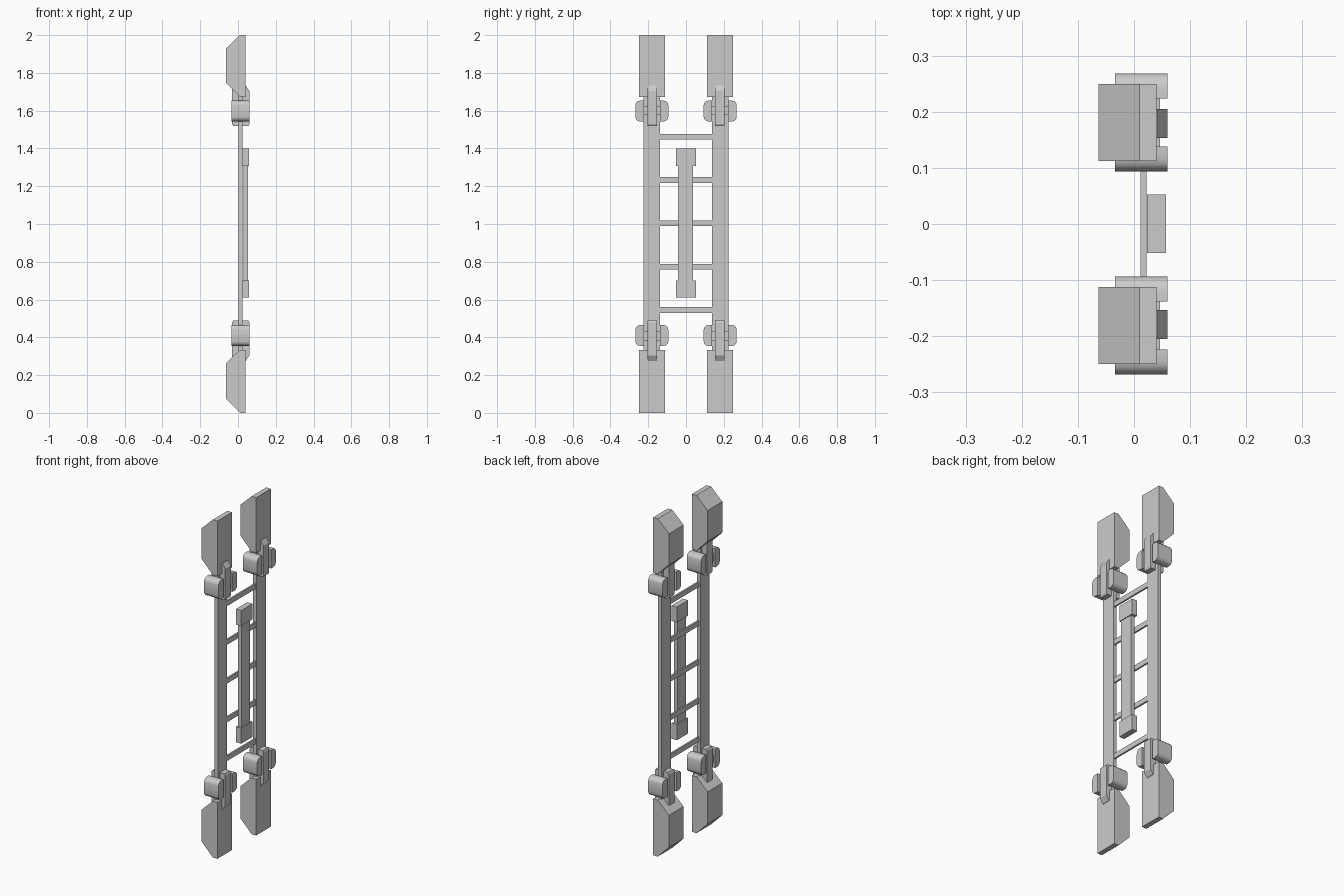
import bpy
import bmesh

cube = bpy.data.objects.get("Cube")
if cube:
    bpy.data.objects.remove(cube, do_unlink=True)

grey = bpy.data.materials.new("plain grey")
grey.use_nodes = True
grey.diffuse_color = (0.6, 0.6, 0.6, 1)
grey.node_tree.nodes["Principled BSDF"].inputs["Base Color"].default_value = (0.6, 0.6, 0.6, 1)

MID = 1.004      # height of the mirror plane between upper and lower halves
RAIL_Y = 0.181   # distance of each rail from the centre


def extrude(name, points, vector, round_sign=0):
    """Extrude a closed outline; optionally round the long edges on one y side."""
    bm = bmesh.new()
    face = bm.faces.new([bm.verts.new(p) for p in points])
    side = bmesh.ops.extrude_face_region(bm, geom=[face])
    moved = [v for v in side["geom"] if isinstance(v, bmesh.types.BMVert)]
    bmesh.ops.translate(bm, verts=moved, vec=vector)
    if round_sign:
        outer = max(v.co.y * round_sign for v in bm.verts)
        edges = [e for e in bm.edges
                 if abs(e.verts[0].co.x - e.verts[1].co.x) > 0.01
                 and all(v.co.y * round_sign > outer - 0.001 for v in e.verts)]
        bmesh.ops.bevel(bm, geom=edges, offset=0.024, segments=3,
                        profile=0.5, affect='EDGES')
    bmesh.ops.recalc_face_normals(bm, faces=bm.faces)
    mesh = bpy.data.meshes.new(name)
    bm.to_mesh(mesh)
    bm.free()
    mesh.materials.append(grey)
    obj = bpy.data.objects.new(name, mesh)
    bpy.context.collection.objects.link(obj)
    if round_sign:
        bpy.ops.object.select_all(action='DESELECT')
        obj.select_set(True)
        bpy.context.view_layer.objects.active = obj
        bpy.ops.object.shade_smooth_by_angle(angle=0.7)
    return obj


def box(name, x, y, z, round_sign=0):
    outline = [(x[0], y[0], z[0]), (x[0], y[1], z[0]),
               (x[0], y[1], z[1]), (x[0], y[0], z[1])]
    return extrude(name, outline, (x[1] - x[0], 0, 0), round_sign)


def side_profile(name, outline, y, width):
    return extrude(name, [(px, y - width / 2, pz) for px, pz in outline], (0, width, 0))


for side, s in (("left", 1), ("right", -1)):
    # Long flat rail
    box(side + "_rail", (0.003, 0.025), (s * RAIL_Y - 0.043, s * RAIL_Y + 0.043), (0.33, 1.68))

    # Tapered end pads
    for level, low, high in (("lower", 0, 0.334), ("upper", 1.673, 2)):
        pad = [(0.04, low), (0.01, low), (-0.063, low + 0.074),
               (-0.063, high - 0.07), (0.01, high), (0.04, high)]
        side_profile(f"{side}_{level}_pad", pad, s * RAIL_Y, 0.137)

    for level, k in (("upper", 1), ("lower", -1)):
        name = f"{side}_{level}_"

        def span(a, b):
            return sorted((MID + k * a, MID + k * b))

        # Clamp bar with sloped ends
        clamp = [(-0.025, 0.514), (0.055, 0.514), (0.06, 0.525), (0.06, 0.7),
                 (0.042, 0.728), (-0.02, 0.728), (-0.031, 0.71), (-0.031, 0.525)]
        side_profile(name + "clamp", [(x, MID + k * h) for x, h in clamp], s * 0.179, 0.052)

        # Axle and its two rounded blocks
        box(name + "axle", (-0.022, 0.046), (s * RAIL_Y - 0.055, s * RAIL_Y + 0.055),
            span(0.572, 0.622))
        for place, d in (("outer", 1), ("inner", -1)):
            centre = s * RAIL_Y + s * d * 0.065
            box(name + place + "_roller", (-0.034, 0.06),
                (centre - 0.0225, centre + 0.0225), span(0.539, 0.649), s * d)

# Rungs between the rails
for i in range(5):
    z = 0.545 + i * 0.2293
    box(f"rung_{i + 1}", (0.012, 0.022), (-0.145, 0.145), (z - 0.015, z + 0.015))

# Central bar with a block at each end
box("centre_bar", (0.03, 0.052), (-0.042, 0.038), (0.65, 1.36))
for level, low in (("lower", 0.61), ("upper", 1.307)):
    box(level + "_end_block", (0.023, 0.057), (-0.052, 0.053), (low, low + 0.092))
